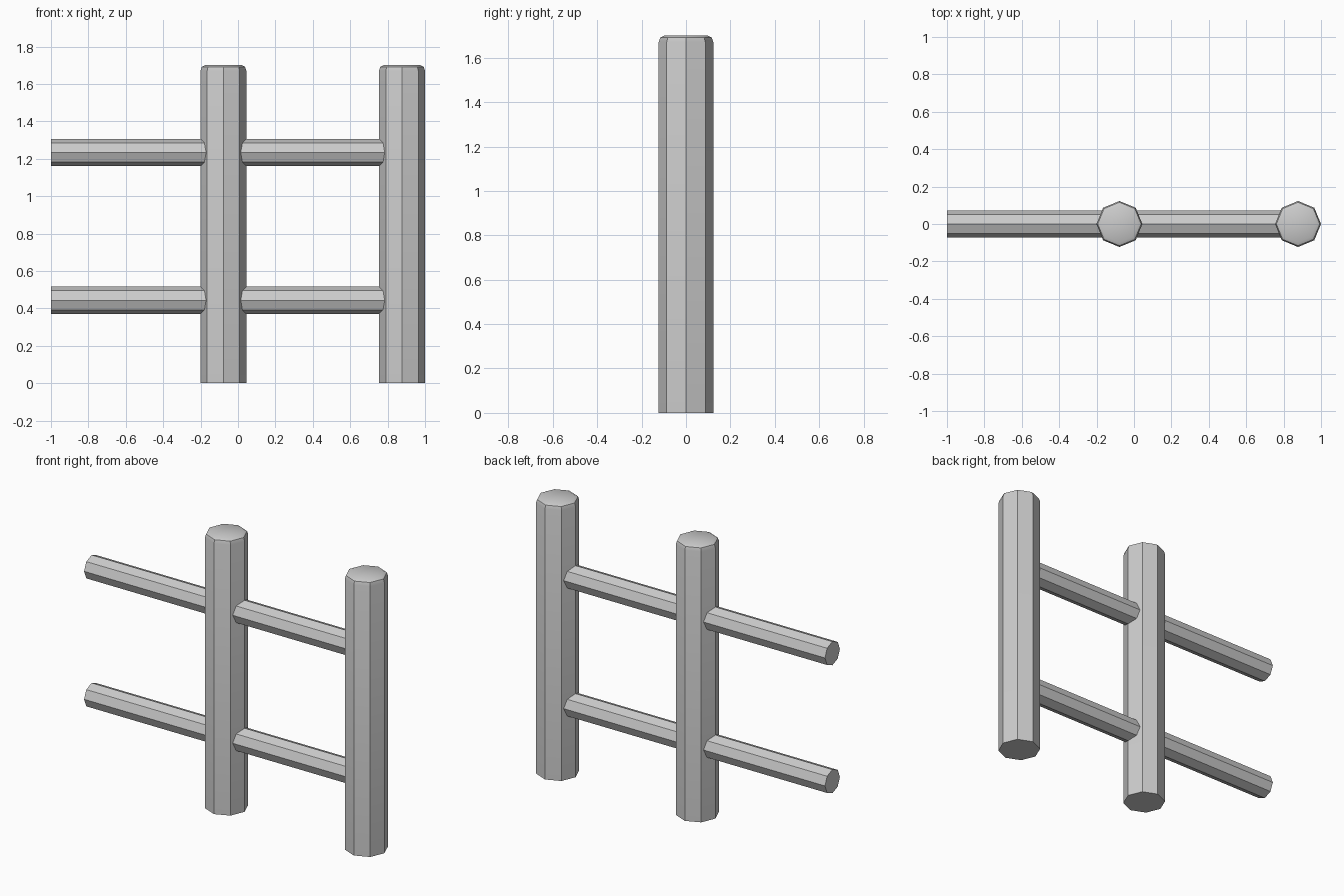
import bpy, bmesh
from math import cos, sin, pi

if "Cube" in bpy.data.objects:
    bpy.data.objects.remove(bpy.data.objects["Cube"])

SIDES = 8


def lathe_prism(name, profile, place):
    """Stack octagonal rings given as (radius, height) and cap both ends."""
    bm = bmesh.new()
    rings = []
    for r, h in profile:
        rings.append([bm.verts.new(place(r * cos(2 * pi * i / SIDES),
                                         r * sin(2 * pi * i / SIDES), h))
                      for i in range(SIDES)])
    for a, b in zip(rings, rings[1:]):
        for i in range(SIDES):
            j = (i + 1) % SIDES
            bm.faces.new((a[i], a[j], b[j], b[i]))
    bm.faces.new(rings[0][::-1])
    bm.faces.new(rings[-1])
    bmesh.ops.recalc_face_normals(bm, faces=bm.faces)
    mesh = bpy.data.meshes.new(name)
    bm.to_mesh(mesh)
    bm.free()
    obj = bpy.data.objects.new(name, mesh)
    bpy.context.collection.objects.link(obj)
    # soften the rounded rim only; the octagon edges stay sharp
    bpy.ops.object.select_all(action='DESELECT')
    obj.select_set(True)
    bpy.context.view_layer.objects.active = obj
    bpy.ops.object.shade_smooth_by_angle(angle=0.68)
    return obj


# Upright posts with a small rounded rim at the top
R = 0.123
post_profile = [(R, 0), (R, 1.67), (R - 0.007, 1.691), (R - 0.025, 1.70)]
for name, cx in (("middle_post", -0.078), ("end_post", 0.877)):
    lathe_prism(name, post_profile, lambda u, v, h, cx=cx: (cx + u, v, h))

# Horizontal rails running through the middle post into the end post
rail_profile = [(0.073, -1.0), (0.073, 0.85)]
for name, cz in (("lower_rail", 0.443), ("upper_rail", 1.233)):
    lathe_prism(name, rail_profile, lambda u, v, h, cz=cz: (h, u, cz + v))
